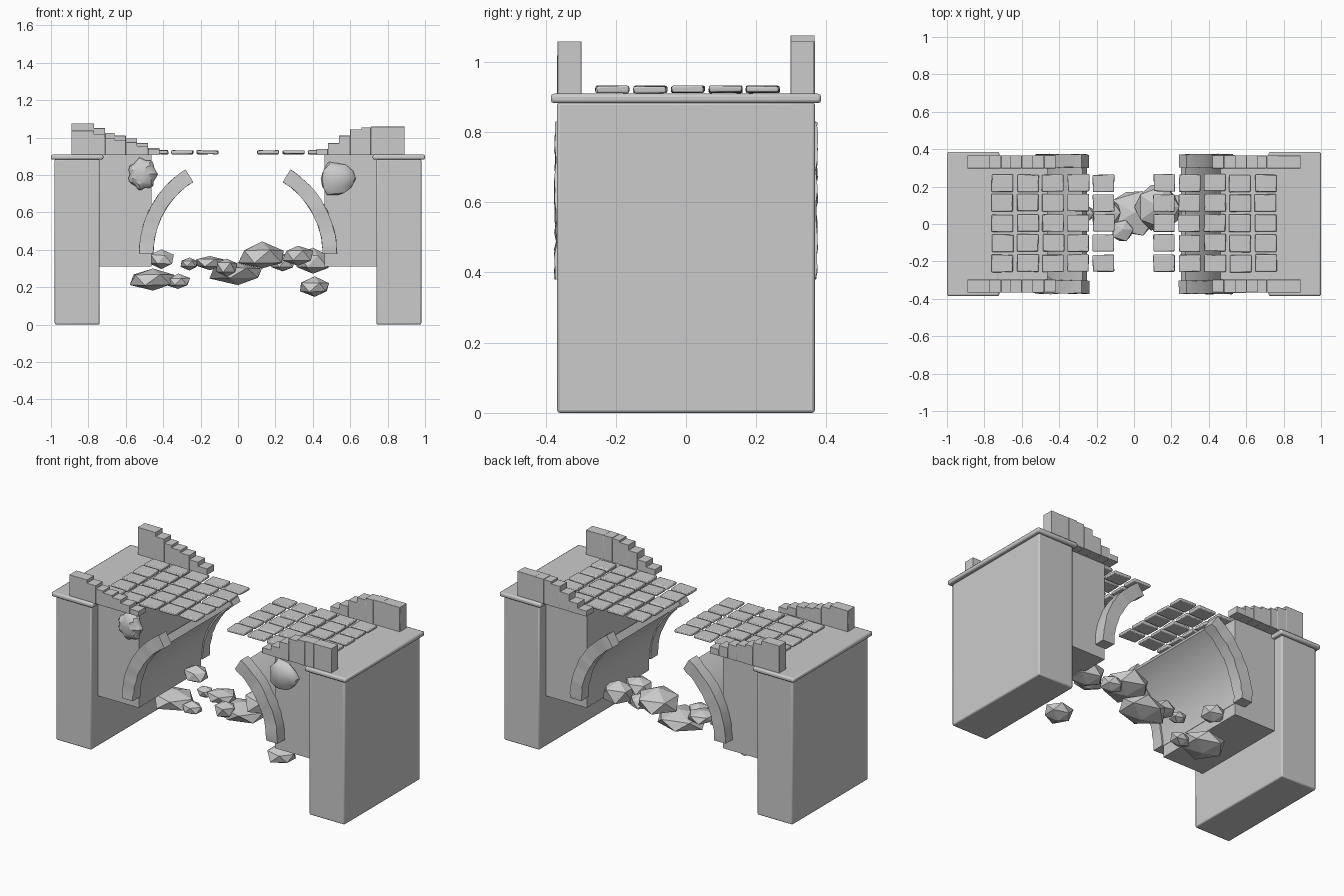
import bpy, bmesh, math, random
from mathutils import Vector

if "Cube" in bpy.data.objects:
    bpy.data.objects.remove(bpy.data.objects["Cube"])

random.seed(4)
stone = bpy.data.materials.new("stone_grey")
stone.diffuse_color = (0.6, 0.6, 0.6, 1)
stone.use_nodes = True
stone.node_tree.nodes["Principled BSDF"].inputs["Base Color"].default_value = stone.diffuse_color


def finish(name, bm, bevel=0.0, smooth=True):
    bmesh.ops.recalc_face_normals(bm, faces=bm.faces)
    me = bpy.data.meshes.new(name)
    bm.to_mesh(me)
    bm.free()
    me.materials.append(stone)
    ob = bpy.data.objects.new(name, me)
    bpy.context.collection.objects.link(ob)
    if bevel:
        mod = ob.modifiers.new("worn_edges", 'BEVEL')
        mod.width = bevel
        mod.segments = 2
        mod.limit_method = 'ANGLE'
    if smooth:
        bpy.ops.object.select_all(action='DESELECT')
        ob.select_set(True)
        bpy.context.view_layer.objects.active = ob
        bpy.ops.object.shade_smooth_by_angle()
    return ob


def add_box(bm, lo, hi, jitter=0.0):
    verts = bmesh.ops.create_cube(bm, size=1)["verts"]
    for v in verts:
        for i in range(3):
            v.co[i] = (lo[i] + hi[i]) / 2 + v.co[i] * (hi[i] - lo[i])
            v.co[i] += random.uniform(-jitter, jitter)


def box(name, lo, hi, bevel):
    bm = bmesh.new()
    add_box(bm, lo, hi)
    return finish(name, bm, bevel)


def add_arc(bm, s, r0, r1, y0, y1, a0, a1, n, jitter=0.0):
    """Curved bar swept about the arch centre (0, 0.38)."""
    rings = []
    for i in range(n + 1):
        a = math.radians(a0 + (a1 - a0) * i / n)
        ring = []
        for r, y in ((r0, y0), (r1, y0), (r1, y1), (r0, y1)):
            r += random.uniform(-jitter, jitter) * 0.5
            y += random.uniform(-jitter, jitter)
            ring.append(bm.verts.new((s * r * math.cos(a), y, 0.38 + r * math.sin(a))))
        rings.append(ring)
    for p, q in zip(rings, rings[1:]):
        for k in range(4):
            bm.faces.new((p[k], p[(k + 1) % 4], q[(k + 1) % 4], q[k]))
    bm.faces.new(rings[0])
    bm.faces.new(rings[-1][::-1])


def lump(name, loc, size, sub, rough, smooth, petals=0):
    bm = bmesh.new()
    bmesh.ops.create_icosphere(bm, subdivisions=sub, radius=1)
    for v in bm.verts:
        k = 1 + random.uniform(-rough, rough)
        if petals:
            k += 0.09 * math.cos(petals * math.atan2(v.co.z, v.co.x))
        v.co = Vector(loc) + Vector([c * k * d for c, d in zip(v.co, size)])
    return finish(name, bm, smooth=smooth)


# parapet outlines: distance from centre of each step edge, and step tops
EDGES = (0.89, 0.77, 0.71, 0.66, 0.60, 0.54, 0.48, 0.42)
FALLING = (0.165, 0.14, 0.115, 0.10, 0.085, 0.06, 0.035)
STURDY = (0.148, 0.148, 0.145, 0.133, 0.10, 0.06, 0.03)

for s, side in ((-1, "left"), (1, "right")):
    def span(a, b):
        return min(s * a, s * b), max(s * a, s * b)

    # piers, coping slabs and the recessed wall behind the arch
    a, b = span(0.74, 0.98)
    box(side + "_pier", (a, -0.367, 0), (b, 0.367, 0.885), 0.008)
    a, b = span(0.72, 1.0)
    box(side + "_coping", (a, -0.385, 0.882), (b, 0.385, 0.909), 0.009)
    a, b = span(0.462, 0.75)
    box(side + "_spandrel", (a, -0.303, 0.31), (b, 0.303, 0.908), 0)

    # broken vault shell
    bm = bmesh.new()
    add_arc(bm, s, 0.46, 0.505, -0.303, 0.303, 0, 57, 16)
    finish(side + "_vault", bm)

    for t, face in ((-1, "front"), (1, "back")):
        # weathered arch ring
        bm = bmesh.new()
        add_arc(bm, s, 0.452, 0.529, t * 0.302, t * 0.372, 0, 58, 16, 0.004)
        finish(f"{side}_{face}_arch_ring", bm)

        # crumbling stepped parapet
        bm = bmesh.new()
        steps = FALLING if s < 0 else STURDY
        drop = 0.77 if (s < 0 and t < 0) else 1.0
        for i, h in enumerate(steps):
            a, b = span(EDGES[i], EDGES[i + 1])
            inner, outer = 0.298, 0.367 + random.uniform(-0.002, 0.001)
            add_box(bm, (a, min(t * inner, t * outer), 0.906),
                    (b, max(t * inner, t * outer), 0.91 + h * drop))
        finish(f"{side}_{face}_parapet", bm, 0.001)

    # paving slabs
    bm = bmesh.new()
    for i in range(5):
        for j in range(5):
            x = s * (0.163 + 0.135 * i) + random.uniform(-0.003, 0.003)
            y = -0.21 + 0.1075 * j + random.uniform(-0.003, 0.003)
            add_box(bm, (x - 0.057, y - 0.046, 0.912), (x + 0.057, y + 0.046, 0.931), 0.002)
    finish(side + "_paving", bm, 0.005)

# rough stone patches on the front walls
lump("left_wall_patch", (-0.51, -0.315, 0.805), (0.076, 0.04, 0.082), 3, 0.03, True, 7)
lump("right_wall_patch", (0.53, -0.315, 0.78), (0.093, 0.04, 0.09), 2, 0.10, True, 3)

# fallen rubble: position and half sizes
RUBBLE = (
    ((-0.455, 0.035, 0.24), (0.125, 0.11, 0.056)),
    ((-0.32, 0.01, 0.23), (0.06, 0.05, 0.036)),
    ((-0.41, 0.18, 0.35), (0.065, 0.06, 0.046)),
    ((-0.26, 0.055, 0.325), (0.048, 0.045, 0.032)),
    ((-0.15, 0.06, 0.33), (0.08, 0.07, 0.036)),
    ((-0.06, -0.03, 0.305), (0.06, 0.06, 0.048)),
    ((0.0, 0.06, 0.275), (0.145, 0.12, 0.054)),
    ((0.13, 0.09, 0.365), (0.125, 0.12, 0.066)),
    ((0.24, 0.10, 0.33), (0.065, 0.06, 0.045)),
    ((0.32, 0.0, 0.37), (0.08, 0.07, 0.052)),
    ((0.40, 0.08, 0.34), (0.095, 0.08, 0.068)),
    ((0.41, -0.155, 0.20), (0.085, 0.075, 0.047)),
)
for n, (loc, size) in enumerate(RUBBLE):
    lump(f"rubble_{n + 1}", loc, [1.1 * d for d in size], 1, 0.13, False)
